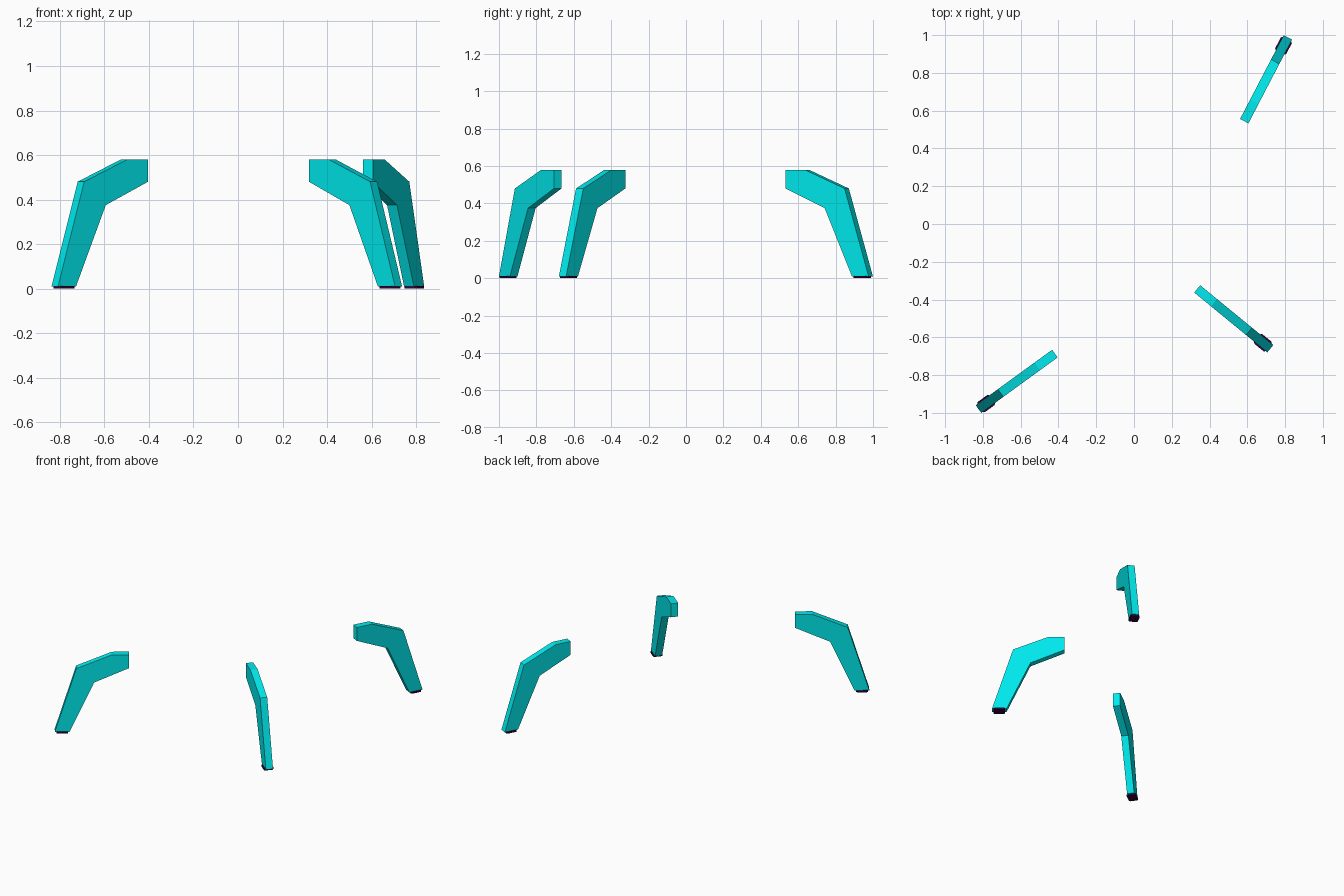
import bpy, math
from mathutils import Matrix, Vector

if "Cube" in bpy.data.objects:
    bpy.data.objects.remove(bpy.data.objects["Cube"])


def material(name, color):
    m = bpy.data.materials.new(name)
    m.diffuse_color = color
    m.use_nodes = True
    m.node_tree.nodes["Principled BSDF"].inputs["Base Color"].default_value = m.diffuse_color
    return m


CYAN = material("cyan", (0.0, 0.82, 0.85, 1))
DARK = material("dark_rubber", (0.04, 0.0, 0.04, 1))


def prism(name, outline, matrix, depth, mat):
    """Extrude a 2D outline along local z by depth, then place it."""
    n = len(outline)
    verts = [matrix @ Vector((x, y, z)) for z in (-depth / 2, depth / 2) for x, y in outline]
    faces = [list(range(n))[::-1], list(range(n, 2 * n))]
    faces += [(i, (i + 1) % n, n + (i + 1) % n, n + i) for i in range(n)]
    mesh = bpy.data.meshes.new(name)
    mesh.from_pydata(verts, [], faces)
    mesh.materials.append(mat)
    obj = bpy.data.objects.new(name, mesh)
    bpy.context.collection.objects.link(obj)


# Side profile of a leg: distance outwards from its middle, height
LEG = [(-0.25, 0.48), (-0.015, 0.375), (0.15, 0.01), (0.25, 0.01),
       (0.105, 0.48), (-0.135, 0.58), (-0.25, 0.58)]
# Foot pad outline with clipped corners
L, W, C = 0.04, 0.033, 0.008
PAD = [(L, C - W), (L, W - C), (L - C, W), (C - L, W),
       (-L, W - C), (-L, C - W), (C - L, -W), (L - C, -W)]

# Each leg: name, centre x, centre y, direction it points in degrees
for name, cx, cy, angle in (("front_left", -0.621, -0.833, 216),
                            ("front_right", 0.528, -0.502, -39.3),
                            ("back_right", 0.699, 0.766, 62.5)):
    place = Matrix.Translation((cx, cy, 0)) @ Matrix.Rotation(math.radians(angle), 4, "Z")
    upright = place @ Matrix.Rotation(math.pi / 2, 4, "X")
    prism(name + "_leg", LEG, upright, 0.05, CYAN)
    prism(name + "_foot_pad", PAD, place @ Matrix.Translation((0.2, 0, 0.006)), 0.012, DARK)
